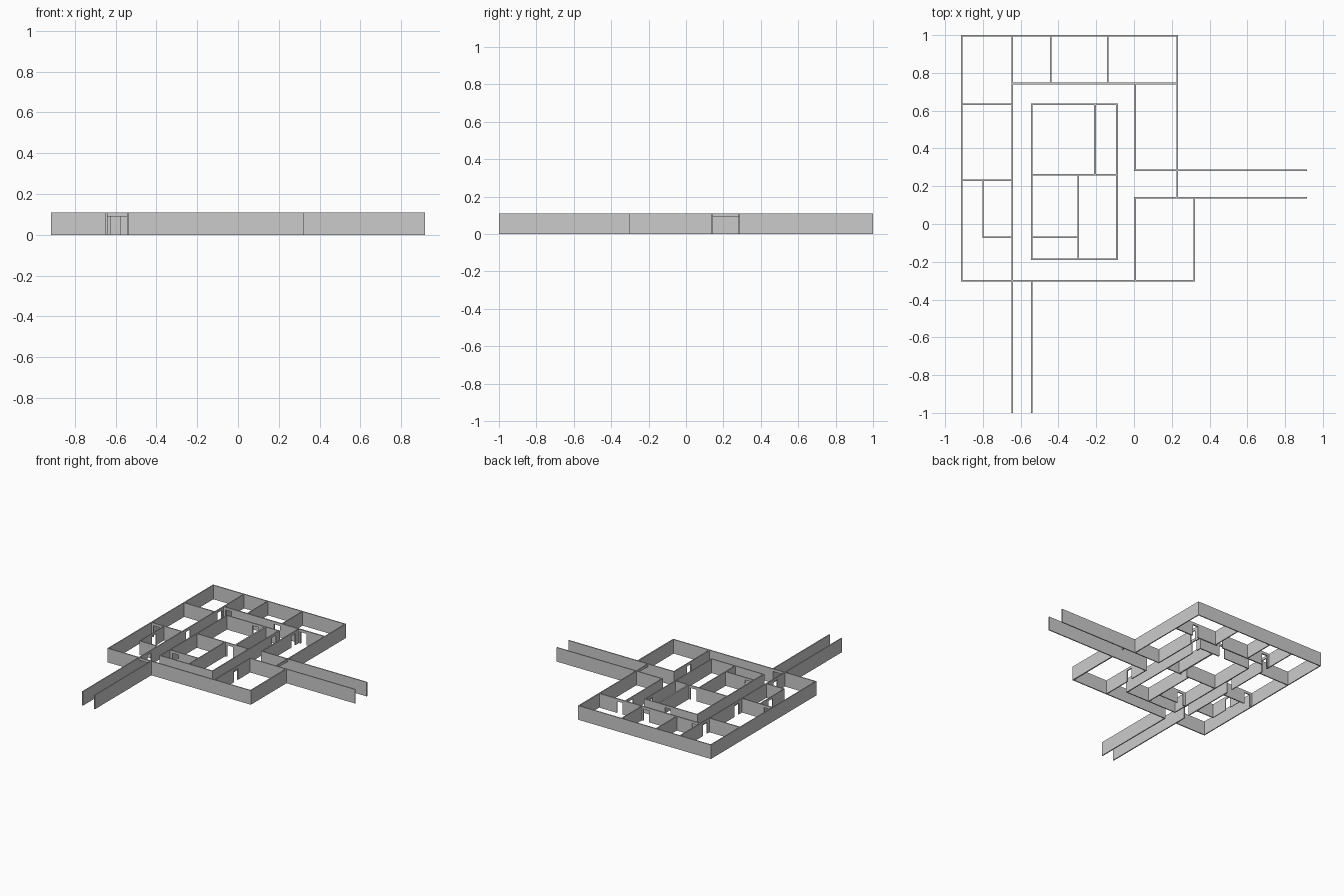
import bpy, bmesh

if "Cube" in bpy.data.objects:
    bpy.data.objects.remove(bpy.data.objects["Cube"])

H, DOOR_H, T, DOOR_W = 0.11, 0.09, 0.008, 0.05


def add_box(bm, axis, pos, a, b, z0, z1, t):
    """Box running a..b along axis, centred on pos across it."""
    if b - a < 1e-4:
        return
    lo, hi = ((a, pos - t / 2), (b, pos + t / 2)) if axis == 'x' else ((pos - t / 2, a), (pos + t / 2, b))
    v = [bm.verts.new((x, y, z)) for z in (z0, z1)
         for x, y in ((lo[0], lo[1]), (hi[0], lo[1]), (hi[0], hi[1]), (lo[0], hi[1]))]
    for f in ((3, 2, 1, 0), (4, 5, 6, 7), (0, 1, 5, 4), (1, 2, 6, 5), (2, 3, 7, 6), (3, 0, 4, 7)):
        bm.faces.new([v[i] for i in f])


def wall(name, axis, pos, a, b, doors=(), t=T):
    """Straight wall; each door is (centre, width) with a header above it."""
    bm = bmesh.new()
    start = a
    for c, w in sorted(doors):
        add_box(bm, axis, pos, start, c - w / 2, 0, H, t)
        add_box(bm, axis, pos, c - w / 2, c + w / 2, DOOR_H, H, t)
        start = c + w / 2
    add_box(bm, axis, pos, start, b, 0, H, t)
    me = bpy.data.meshes.new(name)
    bm.to_mesh(me)
    bm.free()
    bpy.context.collection.objects.link(bpy.data.objects.new(name, me))


D = DOOR_W
# Outer shell
wall("outer_wall_west", 'y', -0.912, -0.304, 1.0)
wall("outer_wall_north", 'x', 0.996, -0.916, 0.234)
wall("outer_wall_east", 'y', 0.23, 0.14, 1.0, [(0.212, 0.137)])
wall("outer_wall_south", 'x', -0.30, -0.916, 0.324, [(-0.593, 0.097)])
wall("annex_wall_east", 'y', 0.319, -0.304, 0.144, t=0.01)

# Long corridor walls
wall("east_corridor_north_wall", 'x', 0.285, 0.001, 0.916)
wall("east_corridor_south_wall", 'x', 0.14, 0.001, 0.916)
wall("south_corridor_west_wall", 'y', -0.645, -1.0, 1.0,
     [(-0.18, D), (0.30, D), (0.69, D)])
wall("south_corridor_east_wall", 'y', -0.541, -1.0, -0.30)

# North rooms
wall("north_rooms_wall", 'x', 0.743, -0.645, 0.234, [(-0.60, D), (-0.18, D), (0.05, D)], 0.01)
wall("north_divider_1", 'y', -0.44, 0.743, 1.0)
wall("north_divider_2", 'y', -0.14, 0.743, 1.0)

# West rooms
wall("west_divider_north", 'x', 0.635, -0.916, -0.645)
wall("west_divider_south", 'x', 0.232, -0.916, -0.645, [(-0.865, D)])
wall("closet_wall_west", 'y', -0.80, -0.072, 0.232, [(0.10, D)], 0.005)
wall("closet_wall_south", 'x', -0.069, -0.802, -0.645)

# East rooms
wall("northeast_room_wall", 'y', 0.006, 0.285, 0.743, [(0.67, D)])
wall("annex_wall_west", 'y', 0.006, -0.30, 0.14, [(-0.04, D)])

# Central block
wall("core_wall_west", 'y', -0.541, -0.19, 0.639)
wall("core_wall_east", 'y', -0.09, -0.19, 0.639, [(0.57, D)])
wall("core_wall_north", 'x', 0.635, -0.545, -0.086, [(-0.29, D)])
wall("core_wall_south", 'x', -0.187, -0.545, -0.086)
wall("core_cross_wall", 'x', 0.262, -0.545, -0.086, [(-0.25, D)])
wall("core_divider_north", 'y', -0.206, 0.262, 0.635, t=0.012)
wall("core_divider_south", 'y', -0.294, -0.187, 0.262)
wall("core_small_room_wall", 'x', -0.069, -0.545, -0.29, [(-0.49, D)])
